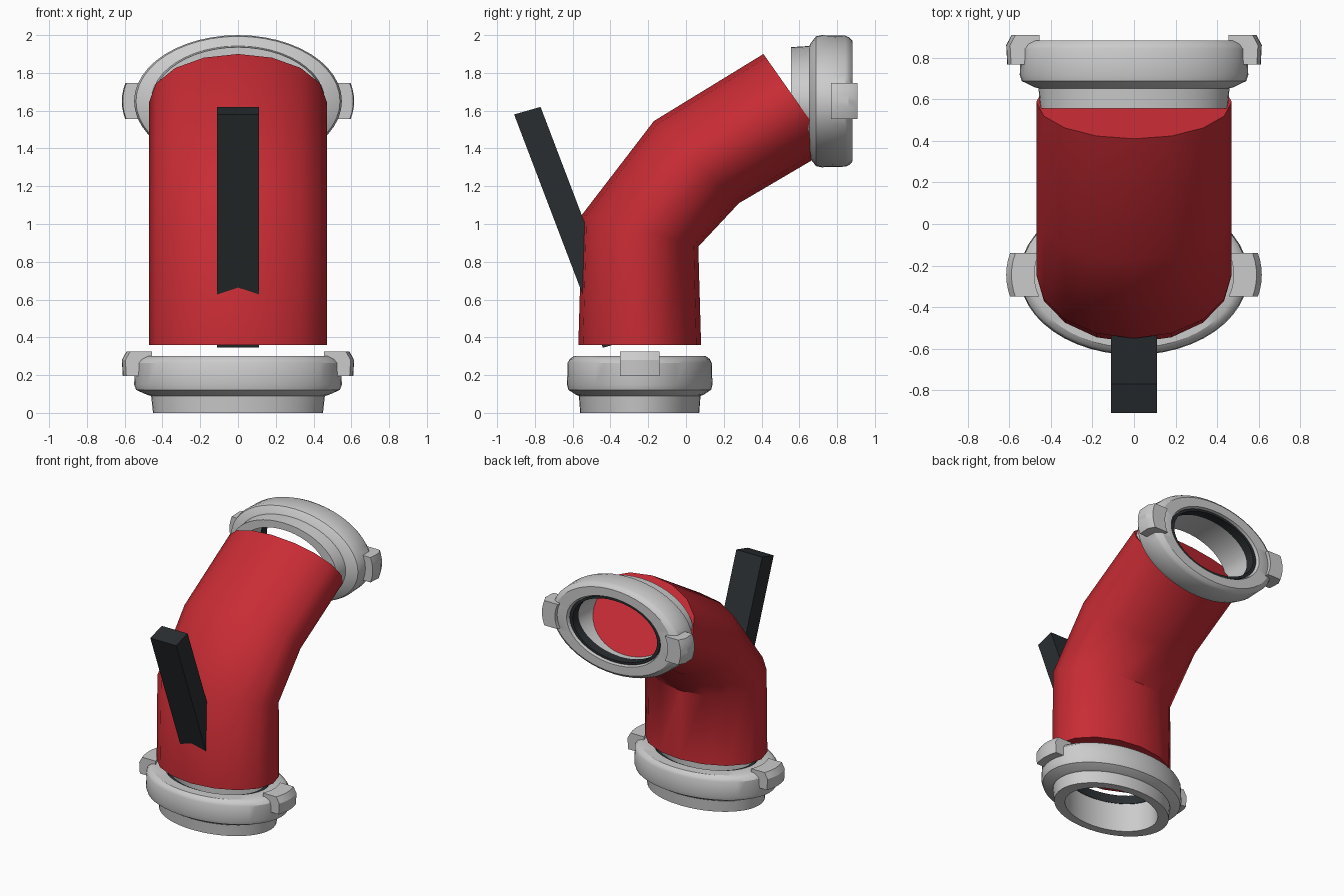
import bpy, bmesh
from math import sin, cos, pi, sqrt, radians
from mathutils import Matrix, Vector

if "Cube" in bpy.data.objects:
    bpy.data.objects.remove(bpy.data.objects["Cube"])


def material(name, rgb):
    m = bpy.data.materials.new(name)
    m.diffuse_color = (*rgb, 1)
    m.use_nodes = True
    m.node_tree.nodes["Principled BSDF"].inputs["Base Color"].default_value = m.diffuse_color
    return m


RED = material("red", (0.58, 0.025, 0.035))
BLACK = material("black", (0.022, 0.027, 0.03))


def make(name, rings, matrix=None, mat=None, closed=False, angle=30):
    """Skin a list of closed rings; either cap the ends or join last to first."""
    bm = bmesh.new()
    vs = [[bm.verts.new(p) for p in r] for r in rings]
    n = len(rings[0])
    for a, b in zip(vs, vs[1:] + ([vs[0]] if closed else [])):
        for i in range(n):
            j = (i + 1) % n
            bm.faces.new((a[i], a[j], b[j], b[i]))
    if not closed:
        bm.faces.new(vs[0][::-1])
        bm.faces.new(vs[-1])
    if matrix:
        bm.transform(matrix)
    bmesh.ops.recalc_face_normals(bm, faces=bm.faces)
    me = bpy.data.meshes.new(name)
    bm.to_mesh(me)
    bm.free()
    ob = bpy.data.objects.new(name, me)
    bpy.context.collection.objects.link(ob)
    if mat:
        me.materials.append(mat)
    bpy.ops.object.select_all(action='DESELECT')
    ob.select_set(True)
    bpy.context.view_layer.objects.active = ob
    bpy.ops.object.shade_smooth_by_angle(angle=radians(angle))
    return ob


def lathe(name, profile, matrix, mat=None, seg=48):
    rings = [[(r * cos(2 * pi * i / seg), r * sin(2 * pi * i / seg), z)
              for i in range(seg)] for r, z in profile]
    make(name, rings, matrix, mat, closed=True)


# Coupling cross-sections as (radius, height along the axis)
BODY = [(0.365, 0), (0.45, 0), (0.46, 0.09), (0.48, 0.095), (0.54, 0.122),
        (0.55, 0.15), (0.545, 0.265), (0.53, 0.285), (0.50, 0.30),
        (0.40, 0.30), (0.39, 0.27), (0.365, 0.27)]
SEAL = [(0.36, 0.22), (0.385, 0.22), (0.385, 0.285), (0.36, 0.285)]
LUG = [(0.53, 0.195), (0.61, 0.195), (0.615, 0.28), (0.59, 0.325),
       (0.48, 0.325), (0.48, 0.285), (0.53, 0.265)]


def coupling(name, matrix):
    lathe(name + "_coupling", BODY, matrix)
    lathe(name + "_seal", SEAL, matrix, BLACK)
    for side, label in ((1, "right"), (-1, "left")):
        ys = [-0.15 + 0.05 * i for i in range(7)]
        rings = [[(side * sqrt(r * r - y * y), y, z) for r, z in LUG] for y in ys]
        make(f"{name}_lug_{label}", rings, matrix)


# Lower coupling faces up, upper coupling faces back
coupling("lower", Matrix.Translation((0, -0.245, 0)) @ Matrix.Diagonal((1, 0.7, 1, 1)))
coupling("upper", Matrix.Translation((0, 0.555, 1.65))
         @ Matrix.Diagonal((1, 1.09, 0.636, 1)) @ Matrix.Rotation(-pi / 2, 4, 'X'))

# Bent pipe: front and back points of each section in (y, z)
sections = [((-0.57, 0.36), (0.08, 0.36)), ((-0.55, 1.05), (0.065, 0.88)),
            ((-0.17, 1.545), (0.28, 1.11)), ((0.41, 1.90), (0.765, 1.395))]
rings = []
for front, back in sections:
    f, b = Vector(front), Vector(back)
    ring = []
    for i in range(16):
        t = 2 * pi * i / 16
        p = (f + b) / 2 + (b - f) / 2 * sin(t)
        ring.append((0.47 * cos(t), p.x, p.y))
    rings.append(ring)
make("bent_pipe", rings, mat=RED, angle=40)

# Slanted handle bar
bar = [(-0.91, 1.58), (-0.77, 1.62), (-0.30, 0.385), (-0.44, 0.345)]
make("handle", [[(x, y, z) for y, z in bar] for x in (-0.11, 0.11)], mat=BLACK)
